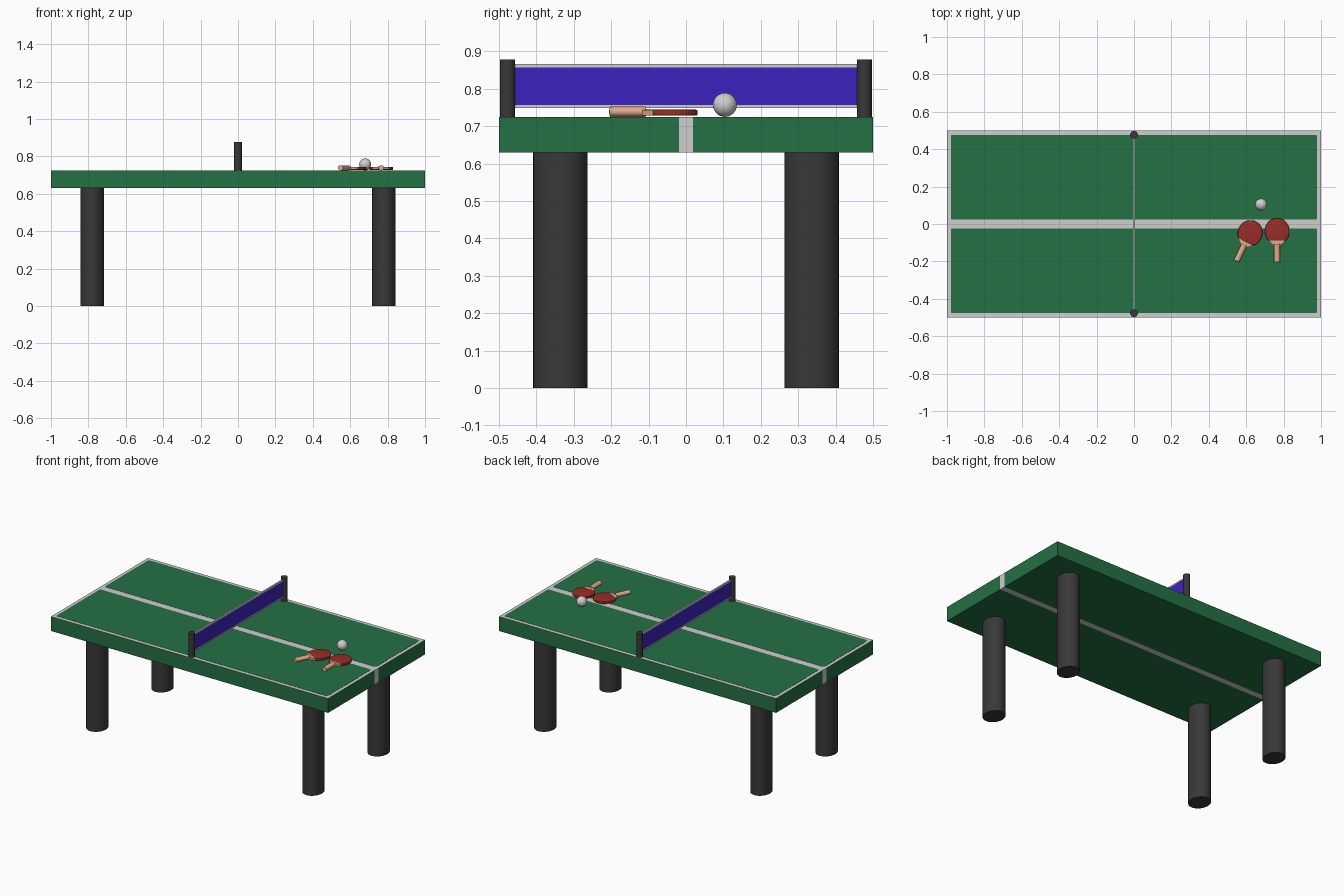
import bpy, bmesh, math
from mathutils import Matrix

if "Cube" in bpy.data.objects:
    bpy.data.objects.remove(bpy.data.objects["Cube"])


def material(name, rgb):
    m = bpy.data.materials.new(name)
    m.diffuse_color = (*rgb, 1)
    m.use_nodes = True
    m.node_tree.nodes["Principled BSDF"].inputs["Base Color"].default_value = m.diffuse_color
    return m


GREEN = material("table green", (0.017, 0.165, 0.057))
WHITE = material("line white", (0.62, 0.62, 0.62))
DARK = material("dark grey", (0.04, 0.04, 0.04))
BLUE = material("net blue", (0.045, 0.016, 0.52))
RED = material("rubber red", (0.32, 0.026, 0.021))
WOOD = material("handle wood", (0.75, 0.41, 0.25))
TOP = 0.725


def finish(name, bm, mats, smooth=False):
    bmesh.ops.recalc_face_normals(bm, faces=bm.faces)
    me = bpy.data.meshes.new(name)
    bm.to_mesh(me)
    bm.free()
    ob = bpy.data.objects.new(name, me)
    bpy.context.collection.objects.link(ob)
    for m in mats:
        me.materials.append(m)
    if smooth:
        bpy.ops.object.select_all(action='DESELECT')
        ob.select_set(True)
        bpy.context.view_layer.objects.active = ob
        bpy.ops.object.shade_smooth_by_angle(angle=math.radians(35))
    return ob


def new_box(lo, hi):
    bm = bmesh.new()
    bmesh.ops.create_cube(bm, size=1)
    for v in bm.verts:
        for i in range(3):
            v.co[i] = lo[i] if v.co[i] < 0 else hi[i]
    return bm


def cylinder(name, x, y, z0, z1, rx, ry, mat):
    bm = bmesh.new()
    bmesh.ops.create_cone(bm, cap_ends=True, segments=32, radius1=1, radius2=1, depth=1)
    for v in bm.verts:
        v.co = (x + v.co.x * rx, y + v.co.y * ry, z0 if v.co.z < 0 else z1)
    return finish(name, bm, [mat], True)


def plate(name, pts, z0, z1, mat, bevel=0, xf=Matrix()):
    """Extrude a flat outline between two heights, optionally rounding its rims."""
    bm = bmesh.new()
    face = bm.faces.new([bm.verts.new((x, y, z0)) for x, y in pts])
    ext = bmesh.ops.extrude_face_region(bm, geom=[face])["geom"]
    for v in ext:
        if isinstance(v, bmesh.types.BMVert):
            v.co.z = z1
    if bevel:
        rims = [e for e in bm.edges if abs(e.verts[0].co.z - e.verts[1].co.z) < 1e-6]
        bmesh.ops.bevel(bm, geom=rims, offset=bevel, segments=3, profile=0.5, affect='EDGES')
    bmesh.ops.transform(bm, matrix=xf, verts=bm.verts)
    return finish(name, bm, [mat], bool(bevel))


# Table slab: white top face and white centre stripe wrapping ends and underside
bm = new_box((-1, -0.5, 0.63), (1, 0.5, TOP - 0.001))
for y in (-0.019, 0.019):
    bmesh.ops.bisect_plane(bm, geom=bm.verts[:] + bm.edges[:] + bm.faces[:],
                           plane_co=(0, y, 0), plane_no=(0, 1, 0))
bm.normal_update()
for f in bm.faces:
    f.material_index = int(f.normal.z > 0.5 or abs(f.calc_center_median().y) < 0.01)
finish("table_top", bm, [GREEN, WHITE])

# Green playing panels with small rounded corners
r = 0.01
for side, s in (("front", -1), ("back", 1)):
    pts = []
    for cx, cy, a0 in ((0.979, 0.477, 0), (-0.979, 0.477, 90), (-0.979, 0.023, 180), (0.979, 0.023, 270)):
        ox = cx - math.copysign(r, cx)
        oy = cy - r if cy > 0.2 else cy + r
        for k in range(5):
            a = math.radians(a0 + k * 22.5)
            pts.append((ox + r * math.cos(a), s * (oy + r * math.sin(a))))
    plate(f"{side}_playing_panel", pts, TOP - 0.002, TOP, GREEN)

# Oval legs and net posts
for sy, side in ((-1, "front"), (1, "back")):
    for sx, end in ((-1, "left"), (1, "right")):
        cylinder(f"{side}_{end}_leg", sx * 0.78, sy * 0.336, 0, 0.632, 0.0625, 0.073, DARK)
    cylinder(f"{side}_net_post", 0, sy * 0.477, TOP - 0.001, 0.878, 0.0205, 0.0205, DARK)

# Net with white tapes
finish("net", new_box((-0.004, -0.465, 0.757), (0.004, 0.465, 0.857)), [BLUE])
finish("net_top_tape", new_box((-0.005, -0.465, 0.857), (0.005, 0.465, 0.866)), [WHITE])
finish("net_bottom_tape", new_box((-0.005, -0.465, 0.748), (0.005, 0.465, 0.757)), [WHITE])

# Ball
bm = bmesh.new()
bmesh.ops.create_uvsphere(bm, u_segments=32, v_segments=16, radius=0.032,
                          matrix=Matrix.Translation((0.68, 0.104, TOP + 0.032)))
finish("ball", bm, [WHITE], True)


# Paddles: rubber head, wooden throat and handle
def paddle(label, x, y, angle):
    xf = Matrix.Translation((x, y, 0)) @ Matrix.Rotation(math.radians(angle), 4, 'Z')
    pts = []
    for k in range(41):
        t = math.radians(-52.8 + k * 285.6 / 40)
        p = 1.0 if math.sin(t) >= 0 else 0.8
        pts.append((math.copysign(abs(math.cos(t)) ** p * 0.065, math.cos(t)),
                    math.copysign(abs(math.sin(t)) ** p * 0.066, math.sin(t))))
    plate(f"{label}_paddle_head", pts, 0.728, 0.744, RED, 0.004, xf)
    throat = [(-0.043, -0.054), (-0.034, -0.066), (-0.015, -0.082),
              (0.015, -0.082), (0.034, -0.066), (0.043, -0.054)]
    plate(f"{label}_paddle_throat", throat, 0.729, 0.743, WOOD, 0, xf)
    bm = bmesh.new()
    bmesh.ops.create_cone(bm, cap_ends=True, segments=24, radius1=1, radius2=1, depth=1)
    rims = [e for e in bm.edges if abs(e.verts[0].co.z - e.verts[1].co.z) < 1e-6]
    for v in bm.verts:
        v.co = (v.co.x * 0.016, -0.168 if v.co.z < 0 else -0.074, 0.7385 + v.co.y * 0.0135)
    bmesh.ops.bevel(bm, geom=rims, offset=0.002, segments=2, profile=0.5, affect='EDGES')
    bmesh.ops.transform(bm, matrix=xf, verts=bm.verts)
    finish(f"{label}_paddle_handle", bm, [WOOD], True)


paddle("right", 0.765, -0.035, 0)
paddle("left", 0.622, -0.046, -26)
